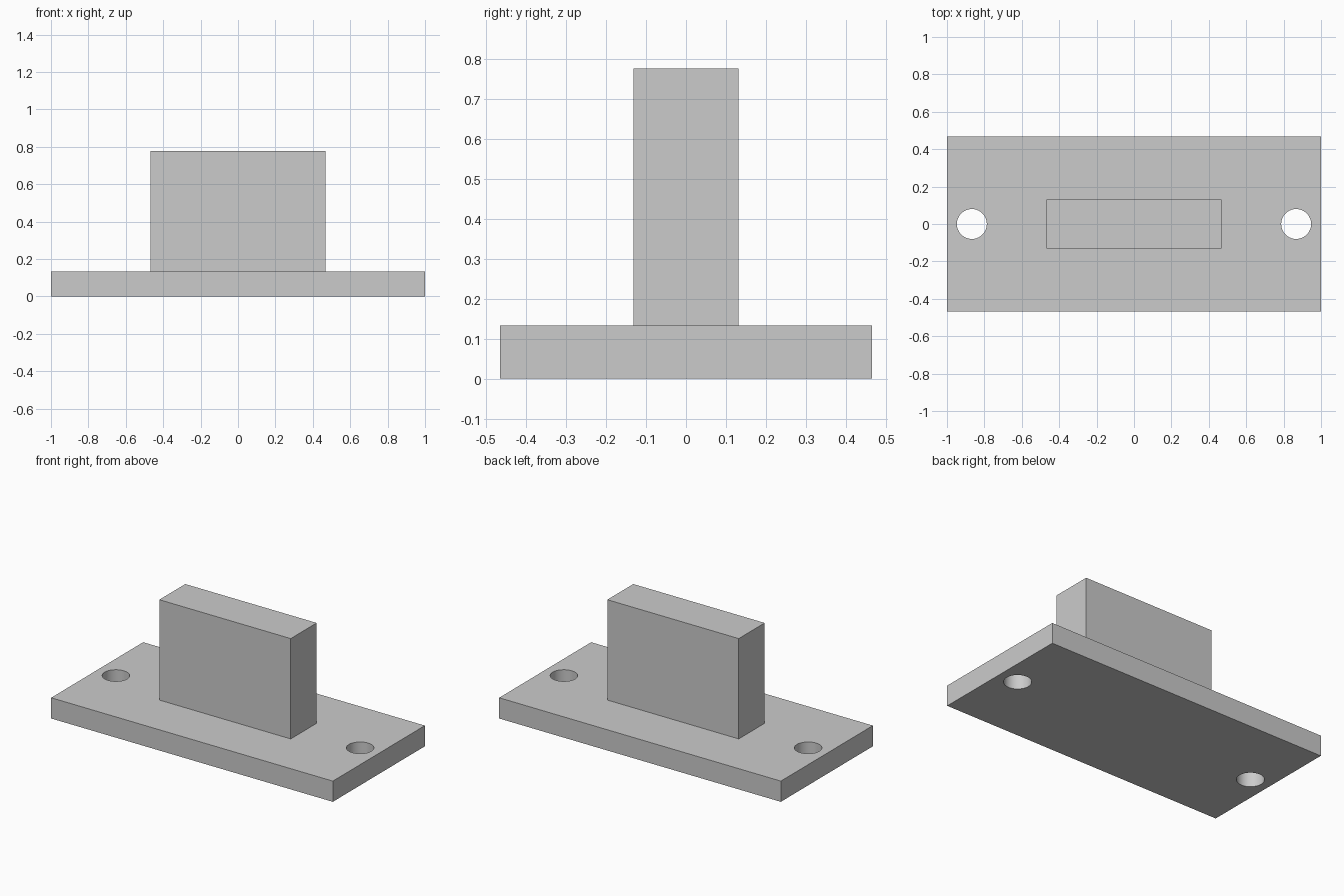
import bpy
import math

cube = bpy.data.objects.get("Cube")
if cube:
    bpy.data.objects.remove(cube, do_unlink=True)

# Single plain grey material
grey = bpy.data.materials.new("light_grey")
grey.use_nodes = True
colour = (0.6, 0.6, 0.6, 1.0)
grey.diffuse_color = colour
grey.node_tree.nodes["Principled BSDF"].inputs["Base Color"].default_value = colour

PLATE_TOP = 0.133
TOTAL_HEIGHT = 0.777


def box(name, width, depth, bottom, top):
    bpy.ops.mesh.primitive_cube_add(size=1, location=(0, 0, (bottom + top) / 2))
    obj = bpy.context.object
    obj.name = name
    obj.scale = (width, depth, top - bottom)
    bpy.ops.object.transform_apply(location=True, rotation=False, scale=True)
    obj.data.materials.append(grey)
    return obj


# Flat base plate and the upright block standing on it
base_plate = box("base_plate", 2.0, 0.933, 0, PLATE_TOP)
upright_block = box("upright_block", 0.933, 0.263, PLATE_TOP, TOTAL_HEIGHT)

# Mounting holes through both ends of the plate
for side, name in ((-1, "right_hole_cutter"), (1, "left_hole_cutter")):
    bpy.ops.mesh.primitive_cylinder_add(
        vertices=64, radius=0.08, depth=0.5, location=(side * 0.867, 0, PLATE_TOP / 2))
    cutter = bpy.context.object
    cutter.name = name
    cutter.data.materials.append(grey)
    cut = base_plate.modifiers.new(name, "BOOLEAN")
    cut.operation = "DIFFERENCE"
    cut.solver = "EXACT"
    cut.object = cutter
    bpy.ops.object.select_all(action="DESELECT")
    base_plate.select_set(True)
    bpy.context.view_layer.objects.active = base_plate
    bpy.ops.object.modifier_apply(modifier=cut.name)
    bpy.data.objects.remove(cutter, do_unlink=True)

# Smooth hole walls, sharp plate edges
bpy.ops.object.shade_smooth_by_angle(angle=math.radians(30))
